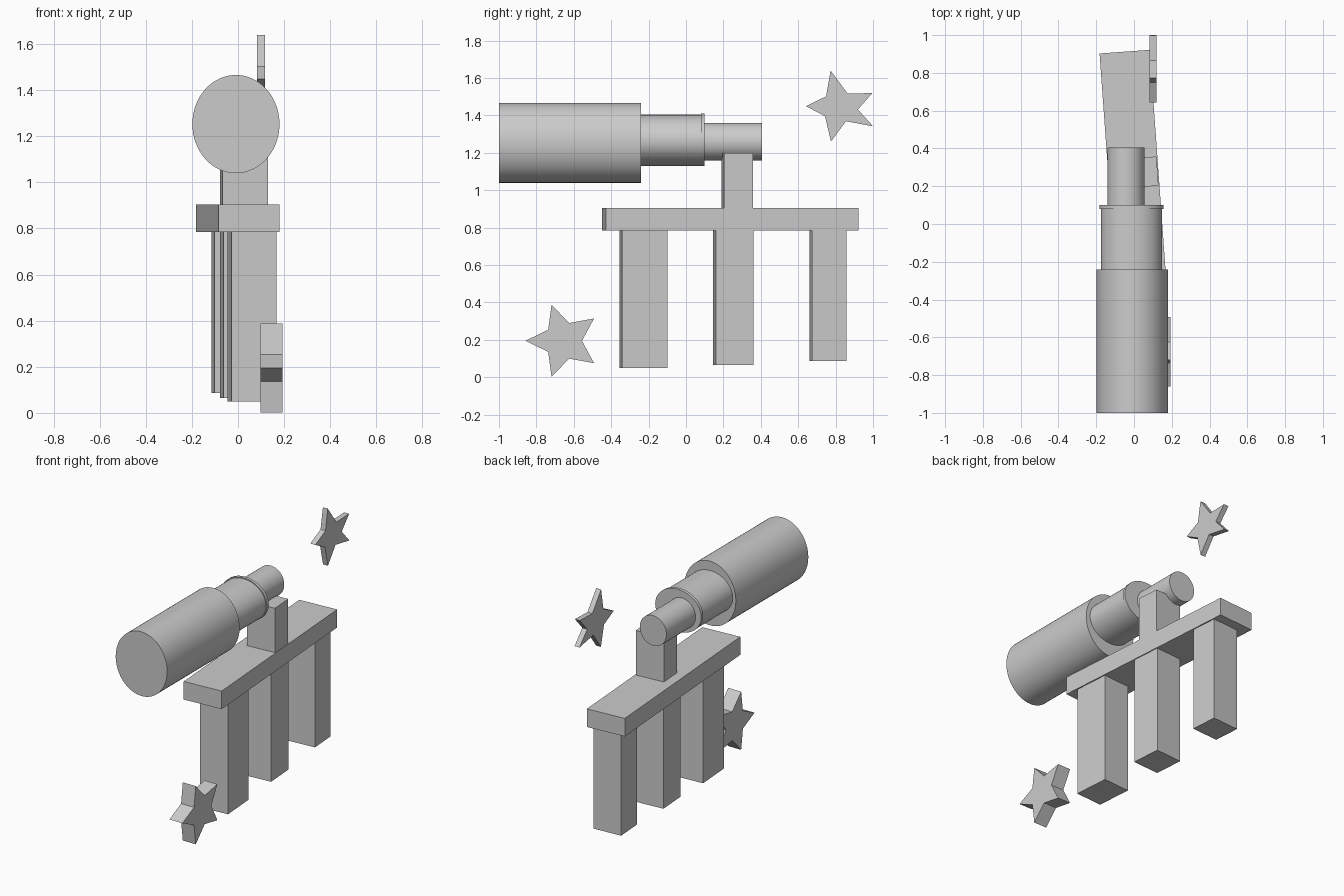
import bpy
import bmesh
from math import cos, sin, pi, radians

cube = bpy.data.objects.get("Cube")
if cube:
    bpy.data.objects.remove(cube, do_unlink=True)

# One plain grey for everything
GREY = (0.6, 0.6, 0.6, 1.0)
grey = bpy.data.materials.new("light_grey")
grey.use_nodes = True
grey.diffuse_color = GREY
grey.node_tree.nodes["Principled BSDF"].inputs["Base Color"].default_value = GREY

TURN = 0.072  # the stand is turned slightly about the vertical


def finish(obj, name):
    obj.name = name
    obj.data.name = name
    obj.data.materials.append(grey)
    return obj


def tube(name, y0, y1, x, z, rx, rz):
    """Elliptical cylinder lying along y."""
    bpy.ops.mesh.primitive_cylinder_add(
        vertices=64, radius=1, depth=2,
        location=(x, (y0 + y1) / 2, z), rotation=(pi / 2, 0, 0))
    obj = bpy.context.object
    obj.scale = (rx, rz, (y1 - y0) / 2)
    bpy.ops.object.transform_apply(location=False, rotation=True, scale=True)
    bpy.ops.object.shade_smooth_by_angle(angle=radians(30))
    return finish(obj, name)


def block(name, x, y, width, depth, z0, z1):
    """Box turned with the stand."""
    bpy.ops.mesh.primitive_cube_add(
        size=1, location=(x, y, (z0 + z1) / 2), rotation=(0, 0, TURN))
    obj = bpy.context.object
    obj.scale = (width, depth, z1 - z0)
    bpy.ops.object.transform_apply(location=False, rotation=False, scale=True)
    return finish(obj, name)


def star(name, centre, x0, x1, outline):
    """Flat star outline in the yz plane, extruded along x."""
    bm = bmesh.new()
    verts = [bm.verts.new((x0, centre[0] + a, centre[1] + b)) for a, b in outline]
    face = bm.faces.new(verts)
    ext = bmesh.ops.extrude_face_region(bm, geom=[face])
    moved = [v for v in ext["geom"] if isinstance(v, bmesh.types.BMVert)]
    bmesh.ops.translate(bm, verts=moved, vec=(x1 - x0, 0, 0))
    bmesh.ops.recalc_face_normals(bm, faces=bm.faces)
    mesh = bpy.data.meshes.new(name)
    bm.to_mesh(mesh)
    bm.free()
    obj = bpy.data.objects.new(name, mesh)
    bpy.context.collection.objects.link(obj)
    return finish(obj, name)


# Telescope
tube("telescope_barrel", -1.0, -0.24, -0.009, 1.253, 0.189, 0.213)
tube("telescope_middle", -0.25, 0.098, -0.013, 1.267, 0.162, 0.137)
tube("telescope_ring", 0.08, 0.1, -0.013, 1.27, 0.169, 0.14)
tube("telescope_eyepiece", 0.09, 0.405, -0.042, 1.26, 0.098, 0.1)

# Stand: beam, post and three legs
block("beam", -0.001, 0.237, 0.266, 1.354, 0.785, 0.905)
block("post", 0.026, 0.273, 0.197, 0.155, 0.9, 1.2)
for name, x, y, depth, bottom in (
        ("front_leg", 0.06, -0.228, 0.243, 0.05),
        ("middle_leg", 0.027, 0.253, 0.202, 0.065),
        ("back_leg", -0.011, 0.759, 0.183, 0.086)):
    block(name, x, y, 0.195, depth, bottom, 0.79)

# Lower star is regular, upper star is a little uneven
regular = [((0.1 if i % 2 else 0.203) * cos(pi - i * pi / 5),
            (0.1 if i % 2 else 0.203) * sin(pi - i * pi / 5)) for i in range(10)]
star("lower_star", (-0.656, 0.195), 0.098, 0.193, regular)

uneven = [(-0.195, 0.007), (-0.088, 0.06), (-0.064, 0.198), (0.028, 0.074),
          (0.16, 0.078), (0.082, -0.01), (0.163, -0.1), (0.018, -0.073),
          (-0.062, -0.182), (-0.094, -0.046)]
star("upper_star", (0.837, 1.442), 0.082, 0.118, uneven)
